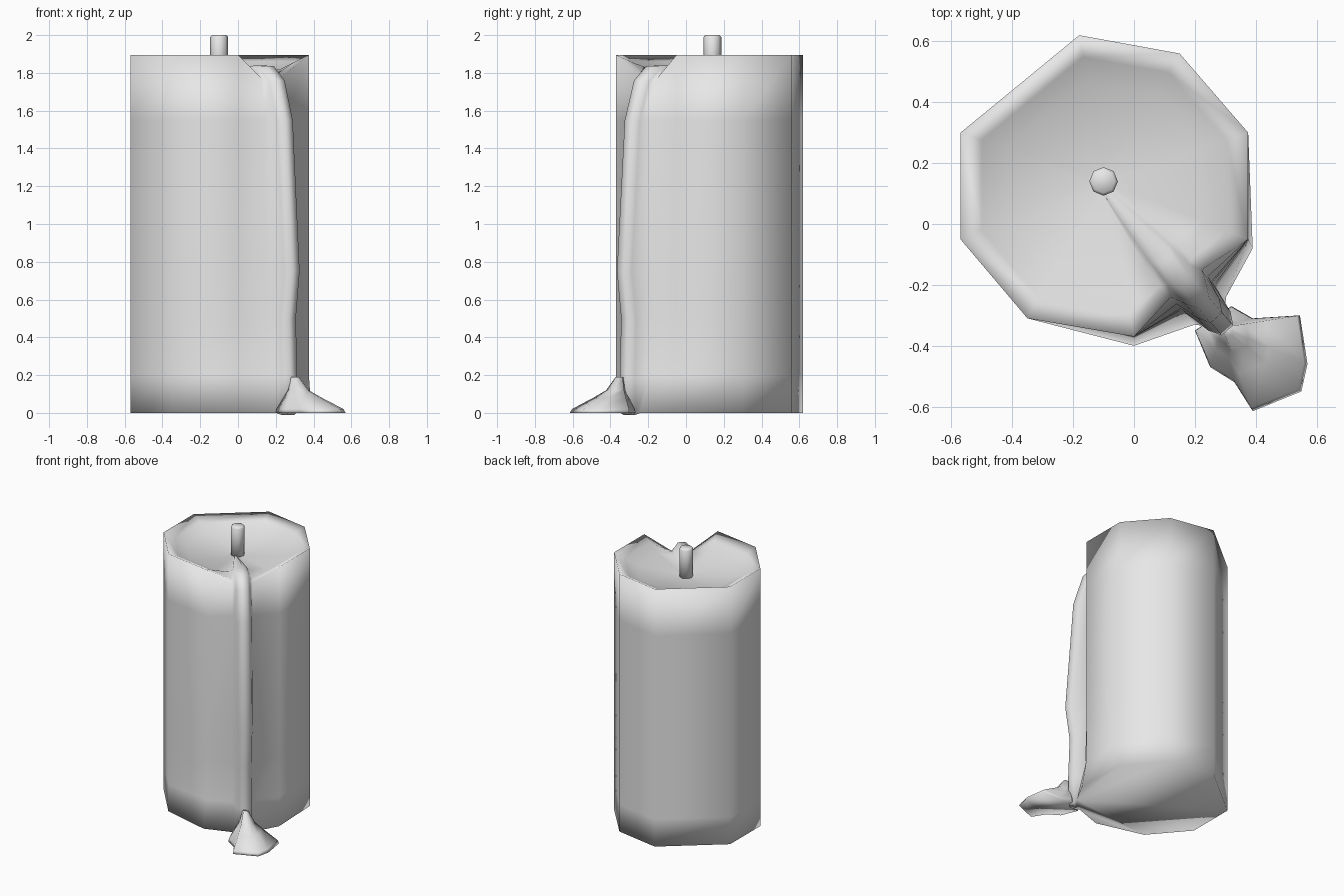
import bpy, bmesh, math
from mathutils import Vector

cube = bpy.data.objects.get("Cube")
if cube:
    bpy.data.objects.remove(cube)

wax = bpy.data.materials.new("pale_grey_wax")
wax.use_nodes = True
wax.diffuse_color = (0.8, 0.8, 0.8, 1)
wax.node_tree.nodes["Principled BSDF"].inputs["Base Color"].default_value = (0.8, 0.8, 0.8, 1)

WICK = Vector((-0.1, 0.14, 0))
OUT = Vector((0.66, -0.75, 0)).normalized()   # direction of the drip
SIDE = Vector((-OUT.y, OUT.x, 0))
UP = Vector((0, 0, 1))


def loft(name, rings):
    """Join equal rings with quads, cap both ends, shade smooth."""
    bm = bmesh.new()
    rows = [[bm.verts.new(p) for p in ring] for ring in rings]
    for a, b in zip(rows, rows[1:]):
        for i in range(len(a)):
            j = (i + 1) % len(a)
            bm.faces.new((a[i], a[j], b[j], b[i]))
    bm.faces.new(rows[0][::-1])
    bm.faces.new(rows[-1])
    bmesh.ops.recalc_face_normals(bm, faces=bm.faces)
    mesh = bpy.data.meshes.new(name)
    bm.to_mesh(mesh)
    bm.free()
    mesh.materials.append(wax)
    mesh.polygons.foreach_set("use_smooth", [True] * len(mesh.polygons))
    obj = bpy.data.objects.new(name, mesh)
    bpy.context.collection.objects.link(obj)


# Candle body: uneven octagon, with the wax drip growing out of its long side
octagon = [(0.375, -0.05), (0.375, 0.3), (0.15, 0.56), (-0.18, 0.62),
           (-0.57, 0.3), (-0.57, -0.05), (-0.35, -0.31), (0, -0.37)]
foot = [(0.39, -0.08)] + octagon[1:-1] + [(0, -0.4)]


def level(z, drip, wall, scale=1.0, drip_z=None, wall_z=None, width=1.0, pts=octagon):
    """One ring: octagon, then notch wall, drip and notch wall again."""
    drip_z = z if drip_z is None else drip_z
    wall_z = z if wall_z is None else wall_z
    ring = [WICK + (Vector((x, y, 0)) - WICK) * scale + UP * z for x, y in pts]
    half = [(wall, 0.068, wall_z), (drip - 0.04 * width, 0.048, drip_z - 0.01),
            (drip, 0.025, drip_z)]
    ring += [OUT * d - SIDE * w * width + UP * h for d, w, h in half]
    ring += [OUT * d + SIDE * w * width + UP * h for d, w, h in reversed(half)]
    return ring


loft("candle_body_with_drip", [
    level(0, 0.44, 0.38, pts=foot),
    level(0.2, 0.445, 0.325),
    level(0.5, 0.435, 0.315),
    level(0.75, 0.465, 0.31),
    level(1.55, 0.41, 0.29),
    level(1.895, 0.345, 0.26, drip_z=1.76, wall_z=1.775),
    level(1.86, 0.26, 0.21, scale=0.85, drip_z=1.835, wall_z=1.785),
    level(1.82, 0.16, 0.13, scale=0.68, drip_z=1.84, wall_z=1.8, width=0.9),
    level(1.785, -0.155, -0.158, scale=0.05, drip_z=1.79, width=0.15)])

# Puddle of wax at the foot of the drip
outline = [(0.2, -0.35), (0.25, -0.47), (0.33, -0.52), (0.39, -0.615), (0.55, -0.55),
           (0.57, -0.46), (0.545, -0.3), (0.39, -0.31), (0.32, -0.27)]
neck = Vector((0.29, -0.34, 0))


def puddle_ring(t, z):
    return [Vector((x, y, 0)).lerp(neck, t) + UP * z for x, y in outline]


loft("wax_puddle", [puddle_ring(*r) for r in
                    [(0, 0), (0.04, 0.02), (0.45, 0.08), (0.7, 0.12), (0.88, 0.19)]])


# Wick with a slightly domed tip
def circle(r, z):
    return [WICK + Vector((r * math.cos(k * math.pi / 4), r * math.sin(k * math.pi / 4), z))
            for k in range(8)]


loft("wick", [circle(0.047, 1.75), circle(0.047, 1.99), circle(0.038, 2.0)])
